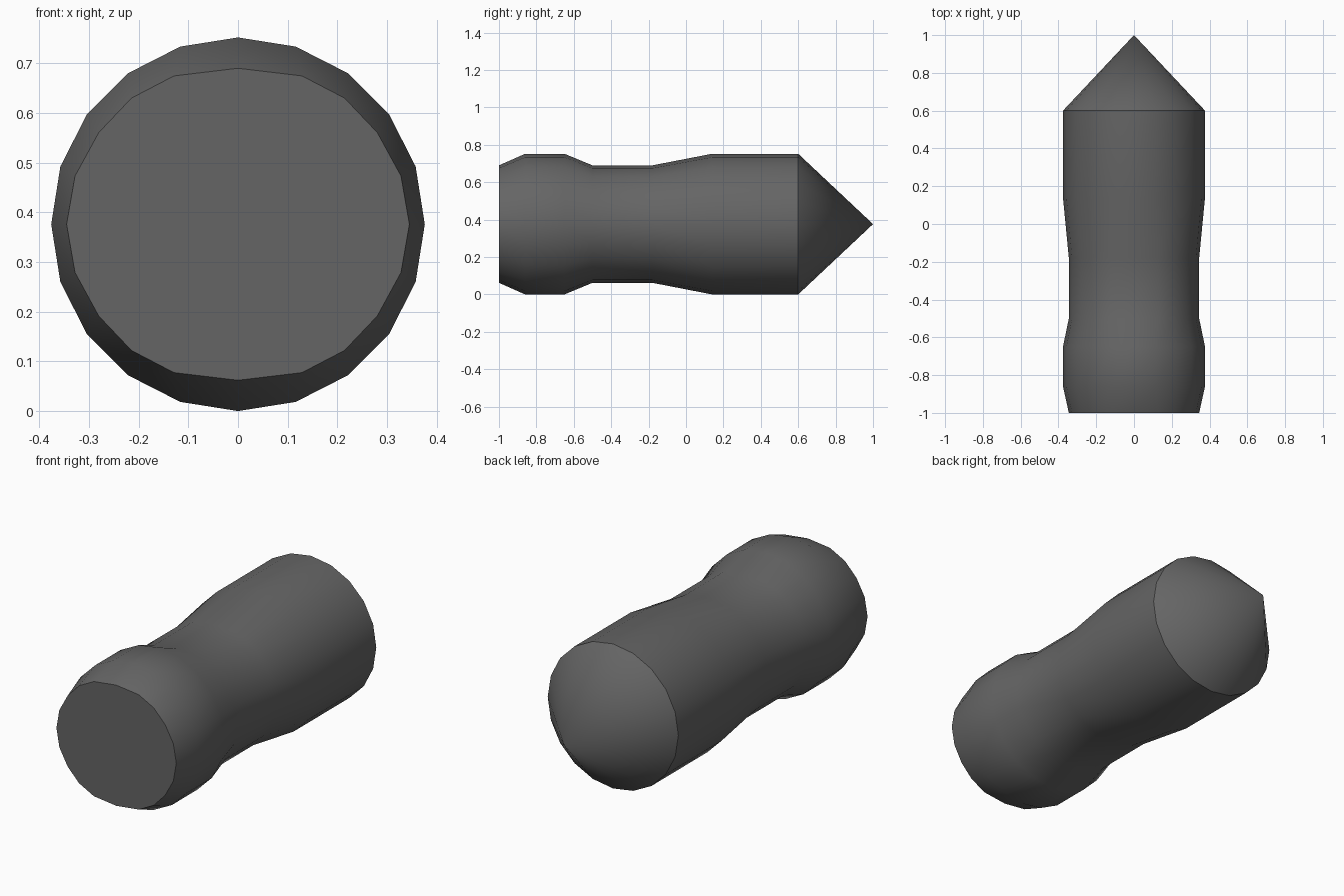
import bpy, bmesh, math

if "Cube" in bpy.data.objects:
    bpy.data.objects.remove(bpy.data.objects["Cube"])

SIDES = 20
RADIUS = 0.376

# Dark grey material
grey = bpy.data.materials.new("dark_grey")
grey.use_nodes = True
colour = (0.13, 0.13, 0.13, 1)
grey.diffuse_color = colour
grey.node_tree.nodes["Principled BSDF"].inputs["Base Color"].default_value = colour

# Body profile: position along y, half width, half height
WIDE = (RADIUS, RADIUS)
NARROW = (0.345, 0.314)
profile = [(-1, NARROW), (-0.86, WIDE), (-0.65, WIDE), (-0.5, NARROW),
           (-0.18, NARROW), (0.14, WIDE), (0.6, WIDE)]


def ring(bm, y, size):
    """One cross-section; narrowed rings are slightly flattened top and bottom."""
    half_width, half_height = size
    flat = 10 * (half_width - half_height)
    verts = []
    for i in range(SIDES):
        a = math.tau * i / SIDES
        s, c = math.sin(a), math.cos(a)
        verts.append(bm.verts.new((half_width * s * (1 + flat * c ** 8), y,
                                   RADIUS + half_height * c)))
    return verts


# Waisted body with a flat front end and a pointed back end
bm = bmesh.new()
rings = [ring(bm, y, size) for y, size in profile]
tip = bm.verts.new((0, 1, RADIUS))
bm.faces.new(rings[0])
for i in range(SIDES):
    j = (i + 1) % SIDES
    for a, b in zip(rings, rings[1:]):
        bm.faces.new((a[i], a[j], b[j], b[i]))
    bm.faces.new((rings[-1][i], rings[-1][j], tip))
bmesh.ops.recalc_face_normals(bm, faces=bm.faces)

mesh = bpy.data.meshes.new("pointed_body")
bm.to_mesh(mesh)
bm.free()
mesh.materials.append(grey)
body = bpy.data.objects.new("pointed_body", mesh)
bpy.context.collection.objects.link(body)
bpy.context.view_layer.objects.active = body
body.select_set(True)
bpy.ops.object.shade_smooth_by_angle(angle=math.radians(35))
